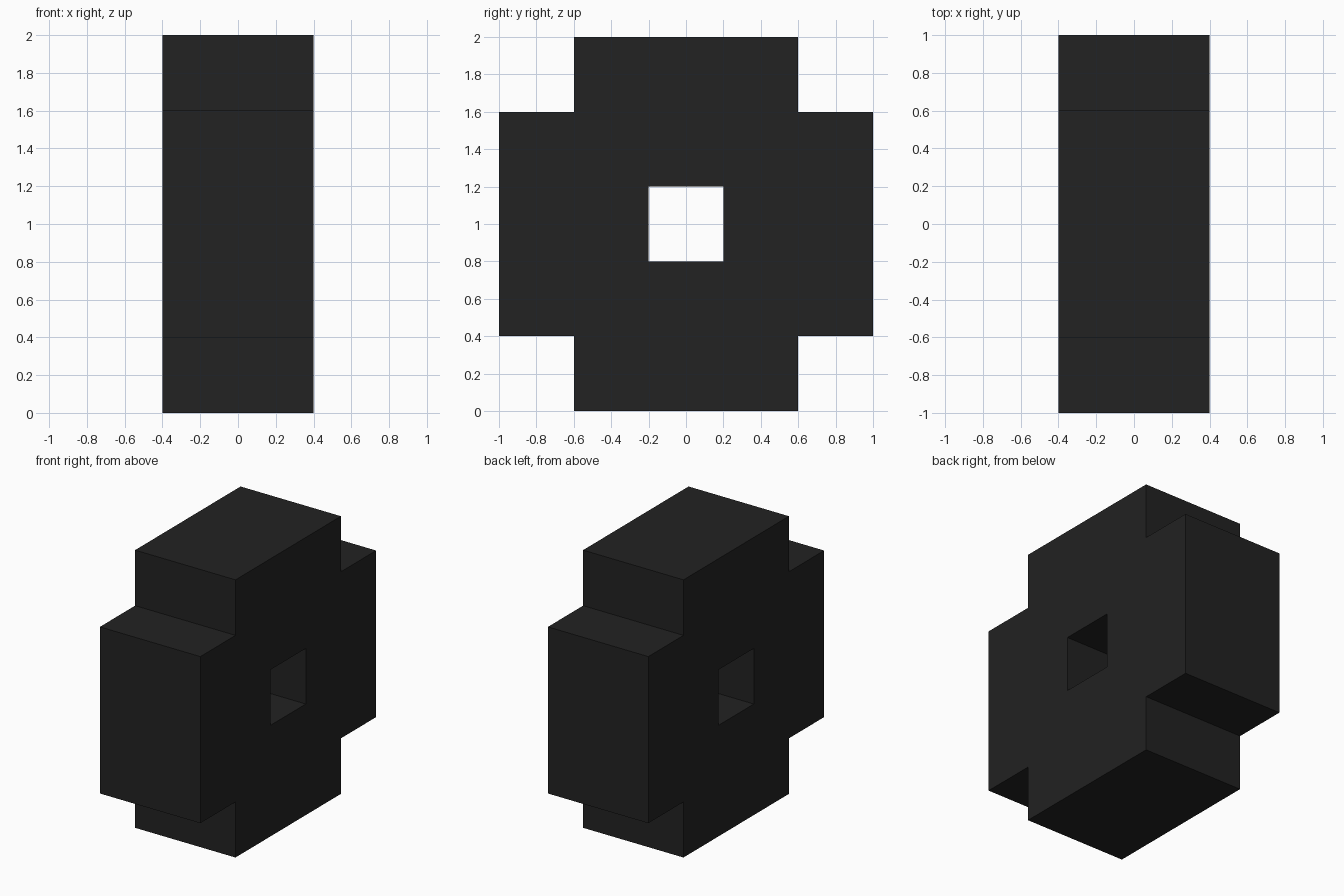
import bpy
import bmesh
from mathutils import Matrix, Vector

if "Cube" in bpy.data.objects:
    bpy.data.objects.remove(bpy.data.objects["Cube"])

HALF_WIDTH = 0.4
# One quarter of the wheel in (y, z): hub hole edge, diagonal seam, stepped rim
SECTOR = [(0.2, -0.2), (0.6, -0.6), (1.0, -0.6), (1.0, 0.6), (0.6, 0.6), (0.2, 0.2)]
SEAMS = (0, 4)  # edges shared with the neighbouring quarters

# Rubber colour
rubber = bpy.data.materials.new("black_rubber")
rubber.diffuse_color = (0.016, 0.016, 0.016, 1.0)
rubber.use_nodes = True
rubber.node_tree.nodes["Principled BSDF"].inputs["Base Color"].default_value = rubber.diffuse_color

# Blocky wheel: four quarters turned around the x axis, with an open hub hole
bm = bmesh.new()
for k in range(4):
    turn = Matrix.Rotation(k * 1.5707963267948966, 3, 'X')
    sides = []
    for x in (-HALF_WIDTH, HALF_WIDTH):
        ring = [bm.verts.new(turn @ Vector((x, y, z)) + Vector((0, 0, 1))) for y, z in SECTOR]
        bm.faces.new(ring)
        sides.append(ring)
    left, right = sides
    for i in range(len(SECTOR)):
        if i not in SEAMS:
            j = (i + 1) % len(SECTOR)
            bm.faces.new((left[i], left[j], right[j], right[i]))
bmesh.ops.remove_doubles(bm, verts=bm.verts, dist=0.001)
bmesh.ops.recalc_face_normals(bm, faces=bm.faces)

mesh = bpy.data.meshes.new("wheel")
bm.to_mesh(mesh)
bm.free()
mesh.materials.append(rubber)
wheel = bpy.data.objects.new("wheel", mesh)
bpy.context.collection.objects.link(wheel)
